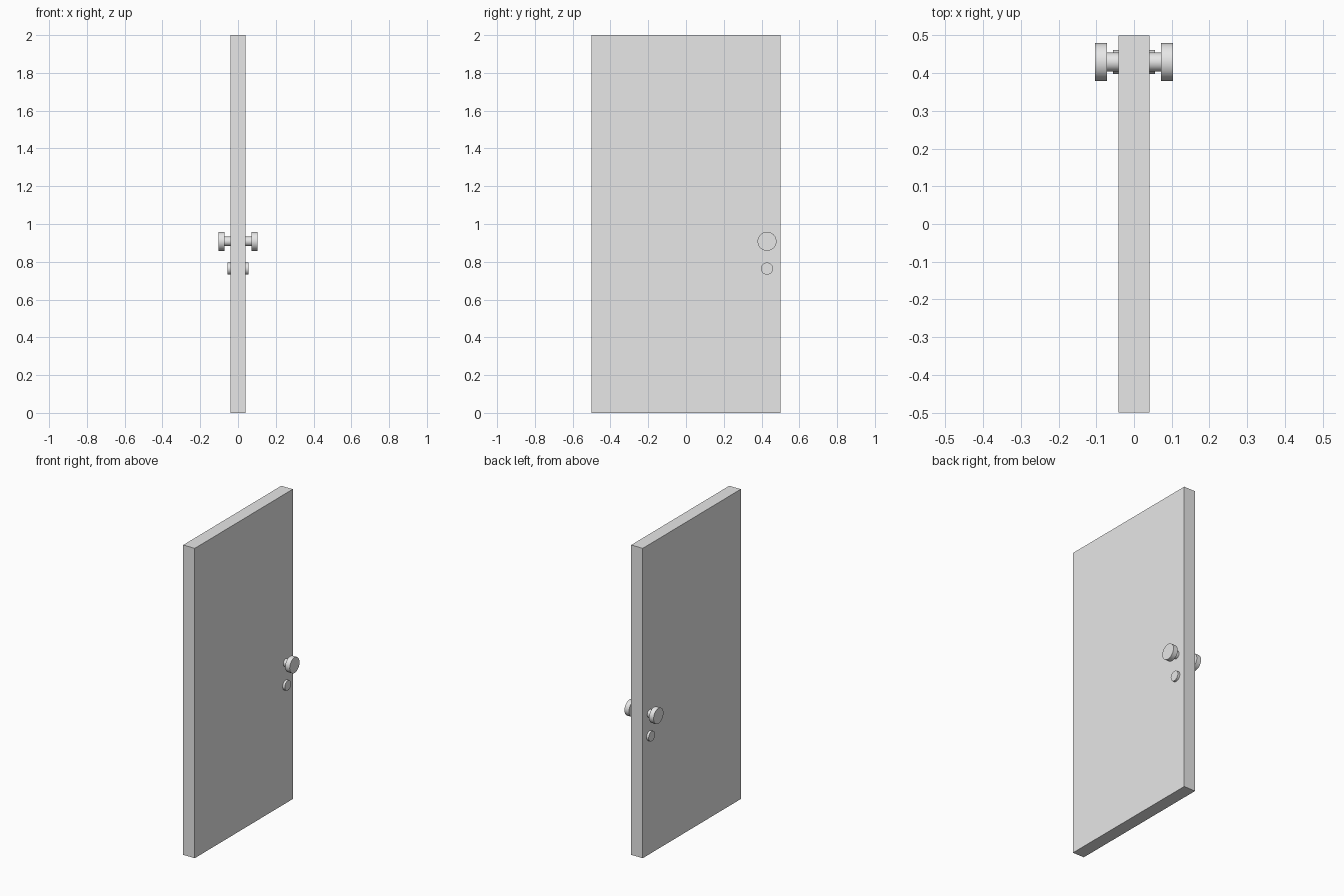
import bpy
import math

cube = bpy.data.objects.get("Cube")
if cube:
    bpy.data.objects.remove(cube, do_unlink=True)

grey = bpy.data.materials.new("plain grey")
grey.use_nodes = True
colour = (0.8, 0.8, 0.8, 1)
grey.diffuse_color = colour
grey.node_tree.nodes["Principled BSDF"].inputs["Base Color"].default_value = colour

HALF_THICK = 0.041
HARDWARE_Y = 0.429


def disc(name, side, radius, x_in, x_out, z):
    """Cylinder along x, standing out from one face of the door."""
    bpy.ops.mesh.primitive_cylinder_add(
        vertices=48, radius=radius, depth=x_out - x_in,
        location=(side * (x_in + x_out) / 2, HARDWARE_Y, z),
        rotation=(0, math.pi / 2, 0))
    obj = bpy.context.object
    obj.name = name
    obj.data.materials.append(grey)
    bpy.ops.object.shade_smooth_by_angle(angle=math.radians(30))


# Door slab
bpy.ops.mesh.primitive_cube_add(size=1, location=(0, 0, 1))
door = bpy.context.object
door.name = "door_panel"
door.scale = (2 * HALF_THICK, 1, 2)
bpy.ops.object.transform_apply(location=False, rotation=False, scale=True)
door.data.materials.append(grey)

# Knob, neck and lock on both faces
for label, side in (("left", 1), ("right", -1)):
    disc(label + "_knob_neck", side, 0.025, HALF_THICK, 0.072, 0.908)
    disc(label + "_knob", side, 0.05, 0.072, 0.104, 0.908)
    disc(label + "_lock", side, 0.032, HALF_THICK, 0.056, 0.764)
